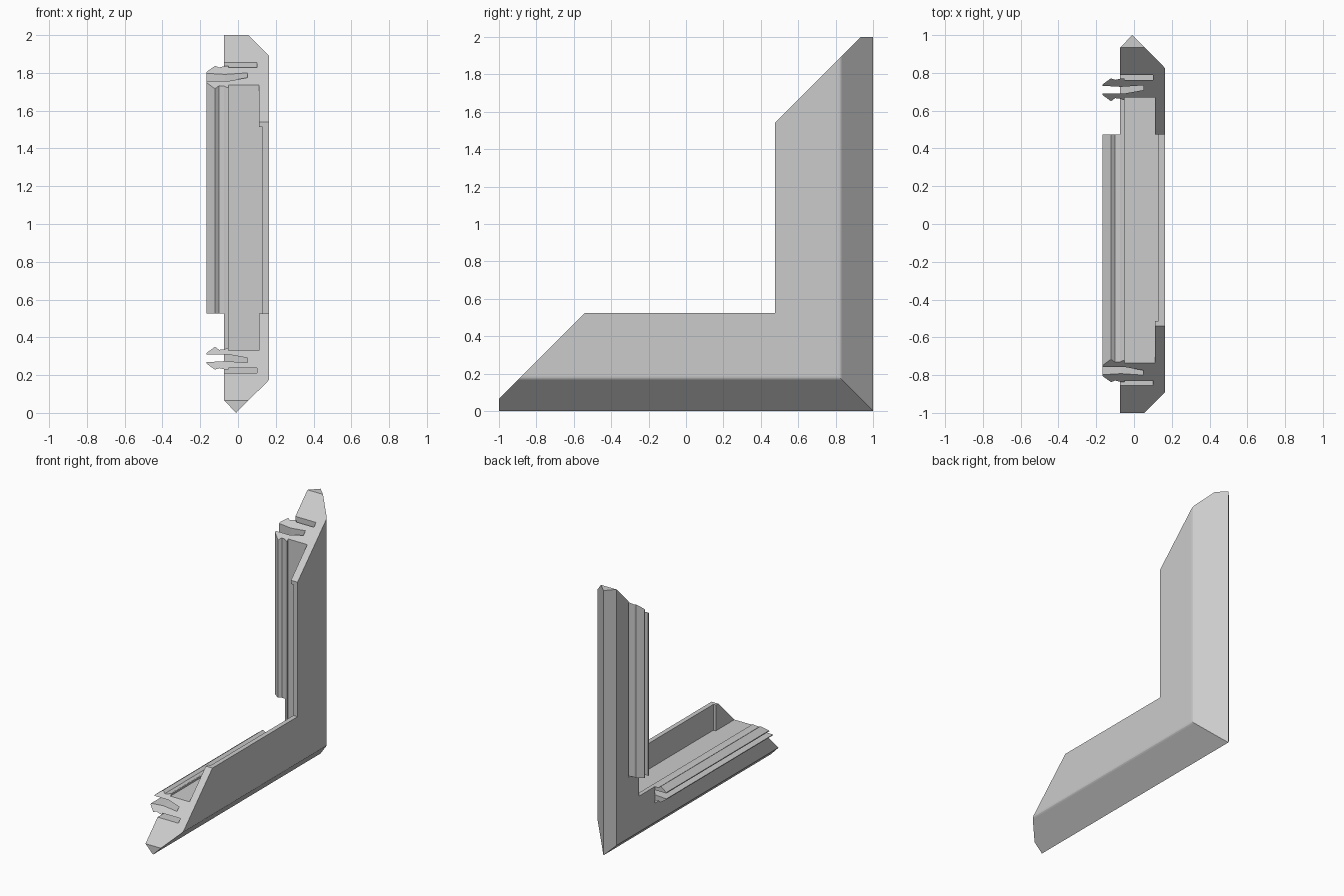
import bpy
import bmesh
from mathutils import Vector

cube = bpy.data.objects.get("Cube")
if cube:
    bpy.data.objects.remove(cube)

grey = bpy.data.materials.new("light_grey")
grey.use_nodes = True
grey.diffuse_color = (0.6, 0.6, 0.6, 1)
grey.node_tree.nodes["Principled BSDF"].inputs["Base Color"].default_value = (0.6, 0.6, 0.6, 1)

INNER = 0.525           # width of each arm, measured from the outer ridge
MITRE = 1.066           # offset of the 45 degree end cut
CORNER = 1 - INNER      # where the straight arms meet the corner block

# Cross-section as (x, distance from outer ridge)
outer_side = [(0.056, 0.066), (0.157, 0.167), (0.163, 0.175), (0.165, 0.185),
              (0.165, INNER), (0.13, INNER), (0.13, 0.33), (-0.05, 0.33),
              (-0.05, 0.343), (-0.06, 0.343), (-0.073, 0.336)]
clips = [(-0.1, 0.334), (-0.122, 0.35), (-0.168, 0.316), (-0.168, 0.309),
         (-0.05, 0.309), (0.05, 0.291), (0.05, 0.266), (-0.07, 0.274),
         (-0.168, 0.268), (-0.168, 0.262), (-0.122, 0.229), (-0.1, 0.237),
         (-0.073, 0.231), (-0.05, 0.229), (-0.05, 0.237), (0.1, 0.237),
         (0.1, 0.211), (-0.073, 0.211)]
ridge = [(-0.073, 0.066), (-0.01, 0)]


def swap(p):
    """Mirror the lower arm onto the upright arm."""
    return Vector((p[0], 1 - p[2], 1 - p[1]))


def add_mesh(name, rings, split_first=False, upright=False):
    """Skin matching rings of points and cap both ends."""
    bm = bmesh.new()
    loops = [[bm.verts.new(swap(p) if upright else p) for p in ring] for ring in rings]
    n = len(loops[0])
    for a, b in zip(loops, loops[1:]):
        for i in range(n):
            j = (i + 1) % n
            bm.faces.new((a[i], a[j], b[j], b[i]))
    if split_first:     # mitred face plus the small blunt tip
        bm.faces.new(loops[0][:-1])
        bm.faces.new((loops[0][-2], loops[0][-1], loops[0][0]))
    else:
        bm.faces.new(loops[0])
    bm.faces.new(loops[-1])
    bmesh.ops.remove_doubles(bm, verts=bm.verts, dist=1e-5)
    bmesh.ops.recalc_face_normals(bm, faces=bm.faces)
    mesh = bpy.data.meshes.new(name)
    bm.to_mesh(mesh)
    bm.free()
    mesh.materials.append(grey)
    obj = bpy.data.objects.new(name, mesh)
    bpy.context.collection.objects.link(obj)
    return obj


# Two straight arms with clips, each with a web thickening the wall at its end
arm = outer_side + clips + ridge
arm_rings = [[(x, max(-1, t - MITRE), t) for x, t in arm],
             [(x, CORNER, t) for x, t in arm]]
web = [(0.33 - MITRE, 0.33), (INNER - MITRE, INNER), (-0.513, INNER), (-0.513, 0.33)]
web_rings = [[(x, y, z) for y, z in web] for x in (0.11, 0.13)]
for label, upright in (("lower", False), ("upright", True)):
    add_mesh(label + "_arm", arm_rings, True, upright)
    add_mesh(label + "_end_web", web_rings, False, upright)

# Solid corner block joining the arms along a mitre
block = outer_side + ridge
add_mesh("corner_block", [[(x, CORNER, t) for x, t in block],
                          [(x, 1 - t, t) for x, t in block],
                          [(x, 1 - t, INNER) for x, t in block]])
